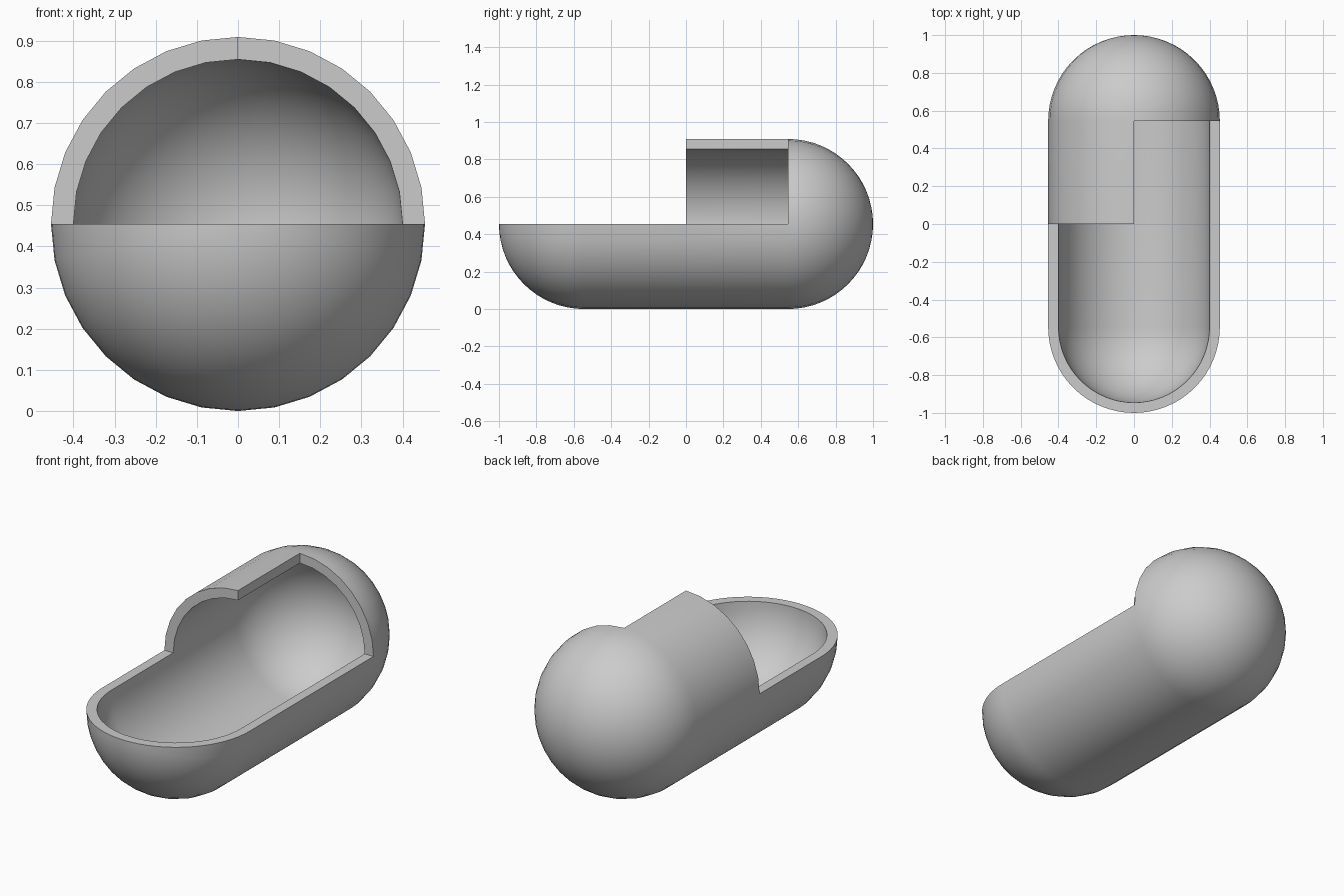
import bpy, bmesh, math

if "Cube" in bpy.data.objects:
    bpy.data.objects.remove(bpy.data.objects["Cube"])

R_OUT, R_IN = 0.4545, 0.40   # outer and inner shell radii
HALF = 1 - R_OUT             # half length of the straight section
SEGS, RINGS = 32, 16         # sides around, rings per rounded end


def profile(r):
    """(y, radius) stations from the front pole to the back pole."""
    quarter = [i * math.pi / 2 / RINGS for i in range(RINGS + 1)]
    back = [(HALF + r * math.sin(a), r * math.cos(a)) for a in quarter]
    front = [(-y, rad) for y, rad in reversed(back)]
    return front + [(0, r)] + back


def kept(ring, seg):
    """Lower half all along, whole back dome, upper left quarter behind the middle."""
    return seg >= SEGS // 2 or ring >= RINGS + 2 or (ring == RINGS + 1 and seg >= SEGS // 4)


bm = bmesh.new()
verts, partner = {}, {}


def vert(ring, seg):
    """Matching outer and inner vertices; each pole is shared by all segments."""
    pole = ring in (0, 2 * RINGS + 2)
    key = (ring, 0 if pole else seg % SEGS)
    if key not in verts:
        a = 2 * math.pi * key[1] / SEGS
        pair = []
        for r in (R_OUT, R_IN):
            y, rad = profile(r)[ring]
            rad = 0 if pole else rad
            pair.append(bm.verts.new((rad * math.cos(a), y, R_OUT + rad * math.sin(a))))
        verts[key] = pair[0]
        partner[pair[0]] = pair[1]
    return verts[key]


# Outer and inner skins
for ring in range(2 * RINGS + 2):
    for seg in range(SEGS):
        if kept(ring, seg):
            loop = [vert(ring, seg), vert(ring, seg + 1),
                    vert(ring + 1, seg + 1), vert(ring + 1, seg)]
            loop = list(dict.fromkeys(loop))
            bm.faces.new(loop)
            bm.faces.new([partner[v] for v in reversed(loop)])

# Flat rim closing the wall thickness along the cut
rim = [e for e in bm.edges if len(e.link_faces) == 1 and e.verts[0] in partner]
for e in rim:
    a, b = e.verts
    bm.faces.new((a, b, partner[b], partner[a]))

bmesh.ops.recalc_face_normals(bm, faces=bm.faces[:])
mesh = bpy.data.meshes.new("cutaway_capsule_shell")
bm.to_mesh(mesh)
bm.free()

# Plain grey finish
grey = bpy.data.materials.new("light grey")
grey.diffuse_color = (0.6, 0.6, 0.6, 1)
grey.use_nodes = True
grey.node_tree.nodes["Principled BSDF"].inputs["Base Color"].default_value = grey.diffuse_color
mesh.materials.append(grey)

shell = bpy.data.objects.new("cutaway_capsule_shell", mesh)
bpy.context.collection.objects.link(shell)
bpy.context.view_layer.objects.active = shell
shell.select_set(True)
bpy.ops.object.shade_smooth_by_angle(angle=math.radians(30))
